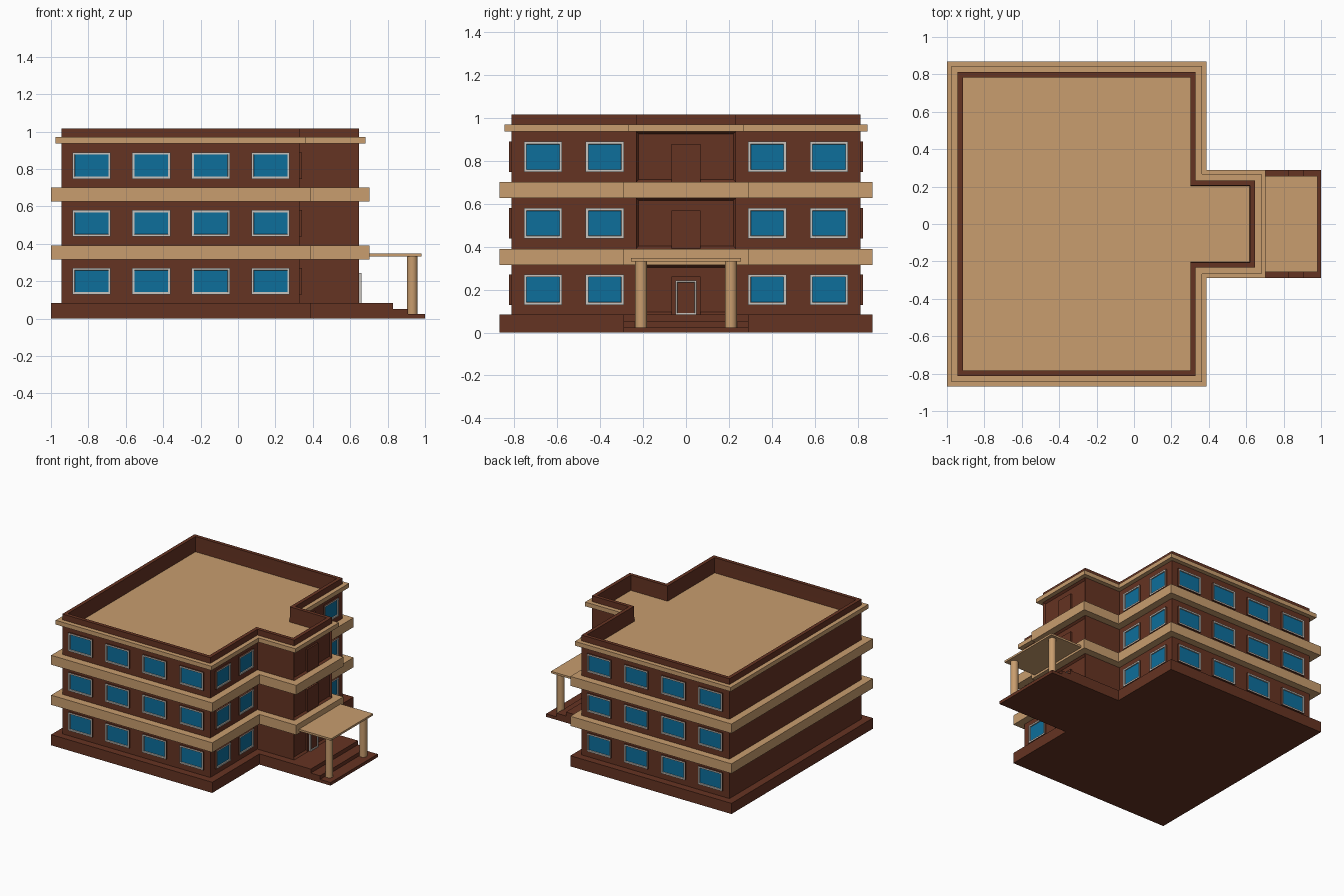
import bpy, bmesh, math
from mathutils import Matrix, Vector

if "Cube" in bpy.data.objects:
    bpy.data.objects.remove(bpy.data.objects["Cube"])


def material(name, rgb):
    m = bpy.data.materials.new(name)
    m.diffuse_color = (*rgb, 1)
    m.use_nodes = True
    m.node_tree.nodes["Principled BSDF"].inputs["Base Color"].default_value = m.diffuse_color
    return m


BROWN = material("brown brick", (0.130, 0.033, 0.016))
TAN = material("tan stone", (0.580, 0.337, 0.156))
GLASS = material("blue glass", (0.004, 0.156, 0.330))
FRAME = material("pale frame", (0.58, 0.55, 0.51))


def finish(bm, name, *mats):
    me = bpy.data.meshes.new(name)
    bm.to_mesh(me)
    bm.free()
    ob = bpy.data.objects.new(name, me)
    bpy.context.collection.objects.link(ob)
    for m in mats:
        me.materials.append(m)
    return ob


def cube_bm(x0, x1, y0, y1, z0, z1):
    bm = bmesh.new()
    bmesh.ops.create_cube(bm, size=1)
    mid = Vector((x0 + x1, y0 + y1, z0 + z1)) / 2
    bmesh.ops.transform(bm, verts=bm.verts, matrix=Matrix.Translation(mid)
                        @ Matrix.Diagonal((x1 - x0, y1 - y0, z1 - z0, 1)))
    bm.normal_update()
    return bm


def box(name, dims, mat):
    return finish(cube_bm(*dims), name, mat)


def facing(bm, direction):
    """The outermost face pointing along a direction."""
    d = Vector(direction)
    return max((f for f in bm.faces if f.normal.dot(d) > 0.99),
               key=lambda f: f.calc_center_median().dot(d))


def inset(bm, f, t, depth):
    bmesh.ops.inset_individual(bm, faces=[f], thickness=t, depth=depth,
                               use_even_offset=True)
    bm.normal_update()


def plan(o):
    """T-shaped wall outline, pushed outwards by o."""
    x0, x1, x2, y, b = -0.943 - o, 0.33 + o, 0.647 + o, 0.812 + o, 0.233 + o
    return [(x0, -y), (x1, -y), (x1, -b), (x2, -b),
            (x2, b), (x1, b), (x1, y), (x0, y)]


def solid_bm(o, z0, z1):
    bm = bmesh.new()
    f = bm.faces.new([bm.verts.new((x, y, z0)) for x, y in plan(o)])
    ext = bmesh.ops.extrude_face_region(bm, geom=[f], use_keep_orig=True)["geom"]
    bmesh.ops.translate(bm, vec=(0, 0, z1 - z0),
                        verts=[v for v in ext if isinstance(v, bmesh.types.BMVert)])
    bmesh.ops.recalc_face_normals(bm, faces=bm.faces)
    bm.normal_update()
    return bm


def ring(name, outer, inner, z0, z1, mat):
    """Hollow band following the wall outline."""
    bm = bmesh.new()
    loops = [[bm.verts.new((x, y, z)) for x, y in plan(o)]
             for o, z in ((outer, z0), (outer, z1), (inner, z1), (inner, z0))]
    for k in range(4):
        a, b = loops[k], loops[(k + 1) % 4]
        for i in range(8):
            j = (i + 1) % 8
            bm.faces.new((a[i], a[j], b[j], b[i]))
    bmesh.ops.recalc_face_normals(bm, faces=bm.faces)
    return finish(bm, name, mat)


def window(name, x, y, z, w, angle, h=0.142):
    """Brown surround with a pale frame and sunken glass, facing -y before turning."""
    bm = cube_bm(-w / 2, w / 2, -0.012, 0.01, -h / 2, h / 2)
    f = facing(bm, (0, -1, 0))
    f.material_index = 1
    inset(bm, f, 0.012, 0)
    inset(bm, f, 0.001, -0.008)
    f.material_index = 2
    bmesh.ops.transform(bm, verts=bm.verts, matrix=Matrix.Translation((x, y, z))
                        @ Matrix.Rotation(angle, 4, 'Z'))
    finish(bm, name, BROWN, FRAME, GLASS)


# Plinth and floor bands
finish(solid_bm(0.057, 0, 0.083), "plinth", BROWN)
finish(solid_bm(0.057, 0.315, 0.39), "lower_floor_band", TAN)
finish(solid_bm(0.057, 0.627, 0.70), "upper_floor_band", TAN)

# Storeys with a recessed panel and flat door shape on the entrance bay
for n, (z0, z1) in enumerate(((0.083, 0.315), (0.39, 0.627), (0.70, 0.937)), 1):
    bm = solid_bm(0, z0, z1)
    inset(bm, facing(bm, (1, 0, 0)), 0.012, -0.015)
    if n == 3:  # sunken roof
        roof = facing(bm, (0, 0, 1))
        inset(bm, roof, 0.028, 0)
        inset(bm, roof, 0.0005, -0.04)
        roof.material_index = 1
    finish(bm, f"storey_{n}_walls", BROWN, TAN)
    box(f"bay_panel_{n}", (0.60, 0.645, -0.067, 0.067, z0, z0 + 0.178), BROWN)

    # Windows on the front, back and entrance sides
    zc = (0.2, 0.509, 0.818)[n - 1]
    for i in range(4):
        x = -0.783 + 0.319 * i
        window(f"front_window_{n}_{i + 1}", x, -0.812, zc, 0.205, 0)
        window(f"back_window_{n}_{i + 1}", x, 0.812, zc, 0.205, math.pi)
        y = (-0.666, -0.378, 0.378, 0.666)[i]
        window(f"side_window_{n}_{i + 1}", 0.33, y, zc, 0.178, math.pi / 2)

# Cornice and parapet
ring("cornice", 0.034, -0.01, 0.937, 0.97, TAN)
ring("parapet", 0, -0.028, 0.937, 1.015, BROWN)

# Entrance landing and steps
box("landing", (0.60, 0.83, -0.29, 0.29, 0, 0.083), BROWN)
box("middle_step", (0.80, 0.91, -0.29, 0.29, 0, 0.052), BROWN)
box("bottom_step", (0.80, 1.0, -0.29, 0.29, 0, 0.024), BROWN)

# Entrance door: pale frame around a brown leaf
bm = cube_bm(0.63, 0.66, -0.049, 0.049, 0.083, 0.243)
leaf = facing(bm, (1, 0, 0))
inset(bm, leaf, 0.008, 0)
inset(bm, leaf, 0.001, -0.006)
leaf.material_index = 1
finish(bm, "entrance_door", FRAME, BROWN)

# Canopy on two round columns
box("canopy", (0.64, 0.982, -0.257, 0.257, 0.332, 0.347), TAN)
for side, y in (("left", -0.209), ("right", 0.209)):
    bpy.ops.mesh.primitive_cylinder_add(vertices=32, radius=0.028, depth=0.31,
                                        location=(0.932, y, 0.179))
    col = bpy.context.object
    col.name = f"{side}_column"
    col.data.materials.append(TAN)
    bpy.ops.object.shade_smooth_by_angle()
